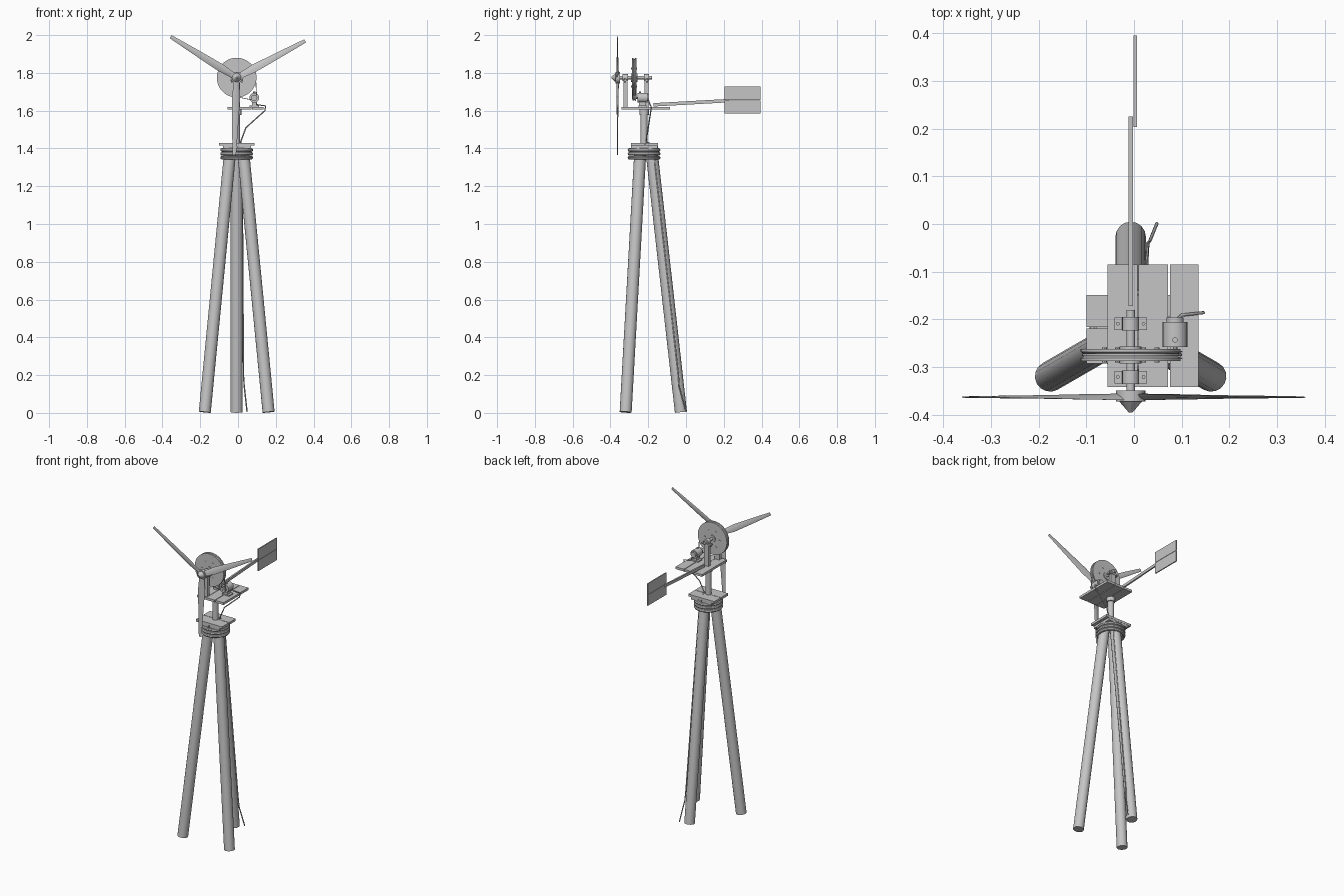
import bpy, bmesh, math
from mathutils import Vector, Matrix

if "Cube" in bpy.data.objects:
    bpy.data.objects.remove(bpy.data.objects["Cube"])

CX, CY = -0.007, -0.222      # tower axis
SZ = 1.775                   # rotor shaft height
grey = bpy.data.materials.new("weathered_grey")
grey.diffuse_color = (0.56, 0.56, 0.56, 1)
grey.use_nodes = True
grey.node_tree.nodes["Principled BSDF"].inputs["Base Color"].default_value = grey.diffuse_color


def finish(name, bm, smooth=True):
    bmesh.ops.recalc_face_normals(bm, faces=bm.faces)
    me = bpy.data.meshes.new(name)
    bm.to_mesh(me)
    bm.free()
    ob = bpy.data.objects.new(name, me)
    bpy.context.collection.objects.link(ob)
    me.materials.append(grey)
    if smooth:
        bpy.ops.object.select_all(action='DESELECT')
        ob.select_set(True)
        bpy.context.view_layer.objects.active = ob
        bpy.ops.object.shade_smooth_by_angle(angle=math.radians(35))
    return ob


def box(name, lo, hi):
    lo, hi = Vector(lo), Vector(hi)
    bm = bmesh.new()
    bmesh.ops.create_cube(bm, size=1, matrix=Matrix.Translation((lo + hi) / 2)
                          @ Matrix.Diagonal((*(hi - lo), 1)))
    return finish(name, bm, False)


def rod(name, p, q, r1, r2=None, seg=16):
    p, q = Vector(p), Vector(q)
    d = q - p
    m = Matrix.Translation((p + q) / 2) @ d.to_track_quat('Z', 'Y').to_matrix().to_4x4()
    bm = bmesh.new()
    bmesh.ops.create_cone(bm, cap_ends=True, segments=seg, radius1=r1,
                          radius2=r1 if r2 is None else r2, depth=d.length, matrix=m)
    return finish(name, bm)


def loft(name, rings, closed=False):
    """Skin a list of equal point rings; cap the ends unless closed."""
    bm = bmesh.new()
    vs = [[bm.verts.new(p) for p in r] for r in rings]
    n = len(vs[0])
    for i in range(len(vs) if closed else len(vs) - 1):
        a, b = vs[i], vs[(i + 1) % len(vs)]
        for j in range(n):
            bm.faces.new((a[j], a[(j + 1) % n], b[(j + 1) % n], b[j]))
    if not closed:
        bm.faces.new(vs[0])
        bm.faces.new(vs[-1])
    return finish(name, bm)


def lathe_y(name, x, z, profile, seg=40):
    """Turn (radius, y) pairs around an axis parallel to y."""
    return loft(name, [[(x + r * math.cos(t * math.tau / seg), y,
                         z + r * math.sin(t * math.tau / seg)) for t in range(seg)]
                       for r, y in profile])


def wire(name, pts, r=0.0035):
    cu = bpy.data.curves.new(name, 'CURVE')
    cu.dimensions = '3D'
    cu.bevel_depth, cu.bevel_resolution, cu.use_fill_caps = r, 1, True
    sp = cu.splines.new('POLY')
    sp.points.add(len(pts) - 1)
    for k, p in zip(sp.points, pts):
        k.co = (*p, 1)
    cu.materials.append(grey)
    bpy.context.collection.objects.link(bpy.data.objects.new(name, cu))


# Tripod legs and the bands that tie them
for i, a in enumerate((90, 210, 330)):
    c, s = math.cos(math.radians(a)), math.sin(math.radians(a))
    rod(f"leg_{i}", (CX + 0.195 * c, CY + 0.195 * s, 0.004),
        (CX + 0.038 * c, CY + 0.038 * s, 1.4), 0.032, seg=16)
for i in range(3):
    z = 1.351 + 0.0205 * i
    rings = []
    for k in range(32):
        t = k * math.tau / 32
        rings.append([(CX + (0.077 + 0.01 * math.cos(u)) * math.cos(t),
                       CY + (0.077 + 0.01 * math.cos(u)) * math.sin(t),
                       z + 0.01 * math.sin(u)) for u in [j * math.tau / 8 for j in range(8)]])
    loft(f"leg_band_{i}", rings, closed=True)

# Lower platform: two crossed plank layers
for i, (x0, x1) in enumerate(((-0.08, -0.009), (-0.005, 0.068))):
    box(f"lower_cross_plank_{i}", (x0, -0.29, 1.4), (x1, -0.15, 1.415))
for i, (y0, y1) in enumerate(((-0.292, -0.219), (-0.216, -0.149))):
    box(f"lower_plank_{i}", (-0.1, y0, 1.415), (0.088, y1, 1.43))

# Mast and upper deck
rod("mast", (CX, CY, 1.42), (CX, CY, 1.606), 0.0185, seg=20)
rod("mast_collar", (CX, CY, 1.578), (CX, CY, 1.606), 0.025, seg=20)
for i, (x0, x1) in enumerate(((-0.056, 0.007), (0.009, 0.071), (0.075, 0.135))):
    box(f"deck_plank_{i}", (x0, -0.342, 1.605), (x1, -0.085, 1.62))

# Shaft posts with bolted bearings
for tag, y in (("front", -0.321), ("rear", -0.209)):
    box(f"{tag}_post", (CX - 0.017, y - 0.011, 1.62), (CX + 0.017, y + 0.011, 1.766))
    box(f"{tag}_bearing_plate", (CX - 0.034, y - 0.013, 1.758), (CX + 0.034, y + 0.013, 1.766))
    rod(f"{tag}_bearing", (CX, y - 0.014, SZ), (CX, y + 0.014, SZ), 0.018)
    for sx in (-1, 1):
        rod(f"{tag}_bearing_bolt", (CX + sx * 0.027, y, 1.75), (CX + sx * 0.027, y, 1.771), 0.004, seg=8)
rod("shaft", (CX, -0.37, SZ), (CX, -0.18, SZ), 0.009)

# Grooved drive wheel, its hub and bolts
lathe_y("drive_wheel", CX, SZ, ((0.105, -0.287), (0.105, -0.281), (0.098, -0.277),
                                (0.098, -0.272), (0.105, -0.268), (0.105, -0.262)), 48)
rod("drive_wheel_hub", (CX, -0.292, SZ), (CX, -0.257, SZ), 0.023)
for k in range(6):
    a = k * math.tau / 6
    x, z = CX + 0.055 * math.cos(a), SZ + 0.055 * math.sin(a)
    rod("drive_wheel_bolt", (x, -0.290, z), (x, -0.259, z), 0.005, seg=8)

# Generator with pulley, foot and terminal
GX, GZ = 0.086, 1.668
rod("generator_body", (GX, -0.258, GZ), (GX, -0.205, GZ), 0.026, seg=20)
rod("generator_end_cap", (GX, -0.205, GZ), (GX, -0.196, GZ), 0.018)
rod("generator_shaft", (GX, -0.286, GZ), (GX, -0.25, GZ), 0.005, seg=10)
lathe_y("generator_pulley", GX, GZ, ((0.016, -0.283), (0.011, -0.277),
                                     (0.011, -0.272), (0.016, -0.266)), 20)
box("generator_foot", (GX - 0.026, -0.252, 1.62), (GX + 0.026, -0.21, 1.627))
box("generator_stand", (GX - 0.012, -0.25, 1.627), (GX + 0.012, -0.212, 1.65))
rod("generator_terminal", (GX, -0.243, 1.69), (GX, -0.243, 1.701), 0.006, seg=8)

# Drive belt wrapped round wheel and pulley
R, r = 0.1, 0.013
d = Vector((GX - CX, GZ - SZ))
th, be = math.atan2(d.y, d.x), math.acos((R - r) / d.length)
path = [(CX, SZ, R, th + be + (math.tau - 2 * be) * k / 32) for k in range(33)]
path += [(GX, GZ, r, th - be + 2 * be * k / 8) for k in range(9)]
loft("drive_belt", [[(x + (q + e) * math.cos(a), y, z + (q + e) * math.sin(a))
                     for e, y in ((-0.002, -0.277), (0.002, -0.277), (0.002, -0.272), (-0.002, -0.272))]
                    for x, z, q, a in path], closed=True)

# Rotor: hub, nose cone and three twisted tapering blades
rod("rotor_hub", (CX, -0.372, SZ), (CX, -0.349, SZ), 0.031, seg=16)
rod("nose_cone", (CX, -0.372, SZ), (CX, -0.395, SZ), 0.024, 0.004, seg=12)
for i, deg in enumerate((28.2, 148.2, 268.2)):
    a = math.radians(deg)
    out = Vector((math.cos(a), 0, math.sin(a)))
    side = Vector((-math.sin(a), 0, math.cos(a)))
    rings = []
    # radius, chord, thickness, twist
    for rad, ch, tk, tw in ((0.01, 0.034, 0.010, 20), (0.05, 0.036, 0.009, 18), (0.1, 0.044, 0.008, 14),
                            (0.2, 0.037, 0.006, 9), (0.31, 0.028, 0.005, 5), (0.411, 0.019, 0.003, 2)):
        w = math.radians(tw)
        u = side * math.cos(w) + Vector((0, math.sin(w), 0))
        v = Vector((0, math.cos(w), 0)) - side * math.sin(w)
        o = Vector((CX, -0.363, SZ)) + out * rad
        rings.append([o + u * ch * p + v * tk * q for p, q in
                      ((-0.5, 0), (-0.2, -0.4), (0.25, -0.5), (0.5, 0), (0.25, 0.5), (-0.2, 0.4))])
    loft(f"blade_{i}", rings)

# Tail boom and split vane
loft("tail_boom", [[(x, y, z + h) for x, h in ((-0.012, -0.009), (-0.002, -0.009), (-0.002, 0.009), (-0.012, 0.009))]
                   for y, z in ((-0.172, 1.631), (0.225, 1.653))])
for i, (z0, z1) in enumerate(((1.584, 1.655), (1.657, 1.728))):
    box(f"tail_vane_{i}", (-0.001, 0.203, z0), (0.006, 0.395, z1))

# Power cable from the generator down the rear leg
wire("power_cable", [(0.09, -0.2, 1.66), (0.1, -0.191, 1.632), (0.146, -0.186, 1.625), (0.142, -0.186, 1.6),
                     (0.042, -0.2, 1.51), (0.014, -0.21, 1.435), (0.014, -0.15, 1.41),
                     (0.022, -0.165, 1.33), (0.029, -0.04, 0.2), (0.033, -0.036, 0.14), (0.048, 0.001, 0.006)])
